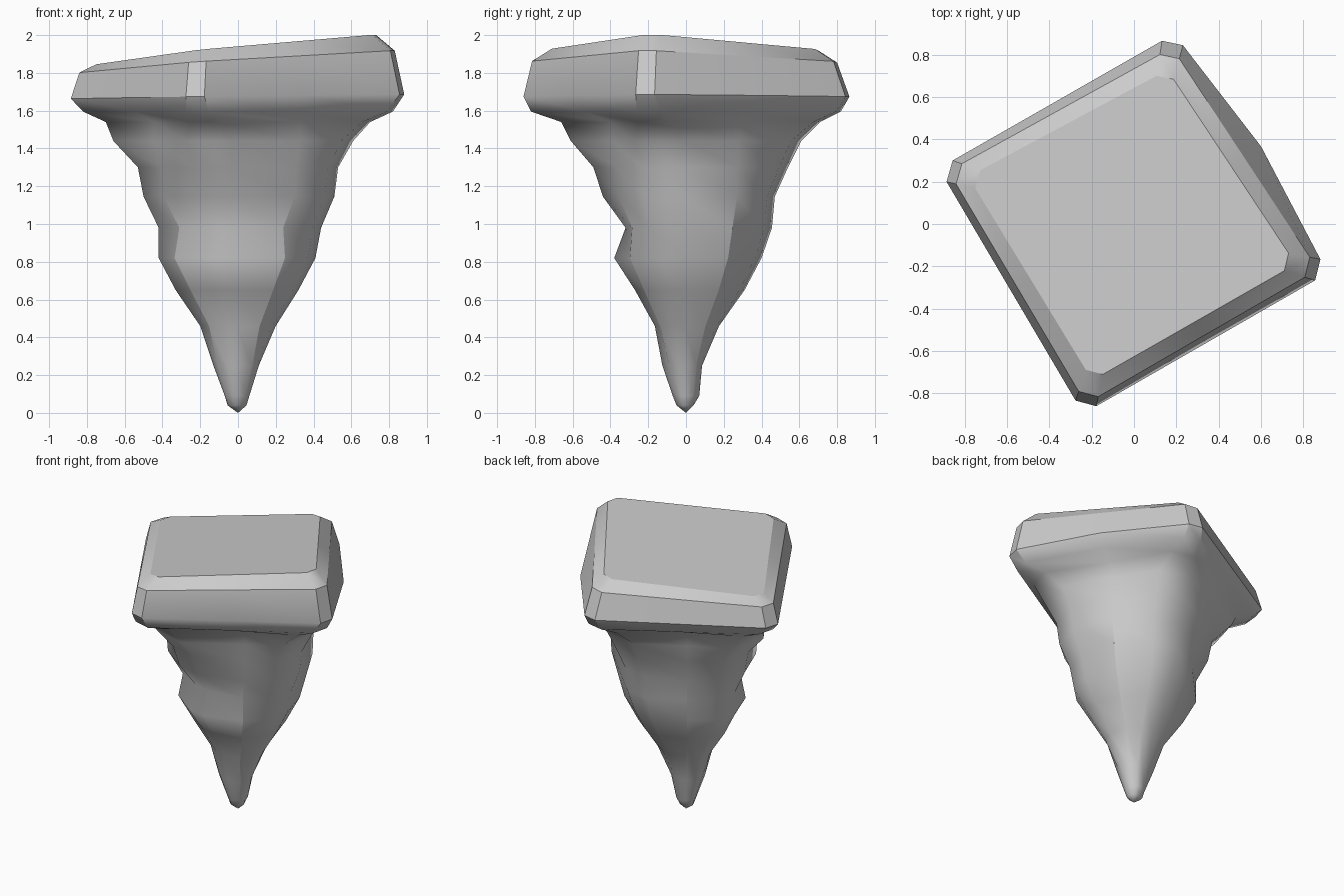
import bpy, bmesh
from math import sin, cos, radians

if "Cube" in bpy.data.objects:
    bpy.data.objects.remove(bpy.data.objects["Cube"])

# Corner directions: front, right, back, left; flank directions lie between them
CORNERS = (255, 346, 78, 164)
FLANKS = (310, 33, 126, 212)

# Spike levels: height and how far each corner reaches
SPIKE = [
    (1.54, .66, .70, .71, .70),
    (1.44, .61, .61, .61, .66),
    (1.30, .49, .53, .54, .53),
    (1.145, .44, .51, .47, .50),
    (.98, .32, .44, .455, .42),
    (.82, .38, .41, .40, .42),
    (.65, .27, .32, .31, .33),
    (.46, .165, .20, .175, .20),
    (.25, .125, .11, .085, .13),
    (.09, .07, .06, .07, .07),
]


def ring(bm, z, reach, tilt=0, bulge=1):
    # Corners are chamfered, more widely further down
    half = min(12, max(3.3, 4 + (1.6 - z) * 50))
    pts = []
    for a, ext in zip(CORNERS, reach):
        angles = [radians(a - half), radians(a + half)]
        r = ext / max(max(abs(cos(t)), abs(sin(t))) for t in angles)
        pts.append([(r * cos(t), r * sin(t)) for t in angles])
    # Flanks are straight in the slab and swell to a rounded section going down
    swell = max(.72, .74 + (1.58 - z) * .7)
    caps = (.98, 1.01, .91, .99)
    loop = []
    for i in range(4):
        p, q = pts[i][1], pts[(i + 1) % 4][0]
        if z > 1.57:
            k = bulge if i == 1 else 1
            mid = ((p[0] + q[0]) / 2 * k, (p[1] + q[1]) / 2 * k)
        else:
            r = min(caps[i], swell) * (reach[i] + reach[(i + 1) % 4]) / 2
            t = radians(FLANKS[i])
            mid = (r * cos(t), r * sin(t))
        loop += pts[i] + [mid]
    return [bm.verts.new((x, y, z + tilt * (x - .25 * y))) for x, y in loop]


# Bevelled, tilted slab on top
bm = bmesh.new()
rings = [
    ring(bm, 1.925, (.71, .73, .70, .75), .10),
    ring(bm, 1.86, (.815, .83, .80, .84), .066),
    ring(bm, 1.675, (.86, .88, .865, .885), .012, 1.08),
    ring(bm, 1.595, (.82,) * 4, 0, 1.05),
]

# Tapering spike below, continuing the same loft
rings += [ring(bm, z, reach) for z, *reach in SPIKE]
rings.append(ring(bm, .04, (.05, .045, .04, .055)))
bm.faces.new(rings[0])
for up, lo in zip(rings, rings[1:]):
    for i in range(12):
        j = (i + 1) % 12
        bm.faces.new((up[i], lo[i], lo[j], up[j]))

# Pointed tip
tip = bm.verts.new((0, 0, 0))
for i in range(12):
    bm.faces.new((rings[-1][i], tip, rings[-1][(i + 1) % 12]))
bmesh.ops.recalc_face_normals(bm, faces=bm.faces)

# Smooth shading, with crisp slab edges and a crease down each spike flank
for f in bm.faces:
    f.smooth = True
for i in range(12):
    for n in range(3):
        # The front flank runs softly from slab into spike
        if n < 2 or i not in (1, 2):
            bm.edges.get((rings[n][i], rings[n][(i + 1) % 12])).smooth = False
    creased = range(7, 12) if i % 3 == 2 else (1, 2)
    for n in creased:
        bm.edges.get((rings[n][i], rings[n + 1][i])).smooth = False

mesh = bpy.data.meshes.new("rock_spike")
bm.to_mesh(mesh)
bm.free()
rock = bpy.data.objects.new("rock_spike", mesh)
bpy.context.collection.objects.link(rock)
